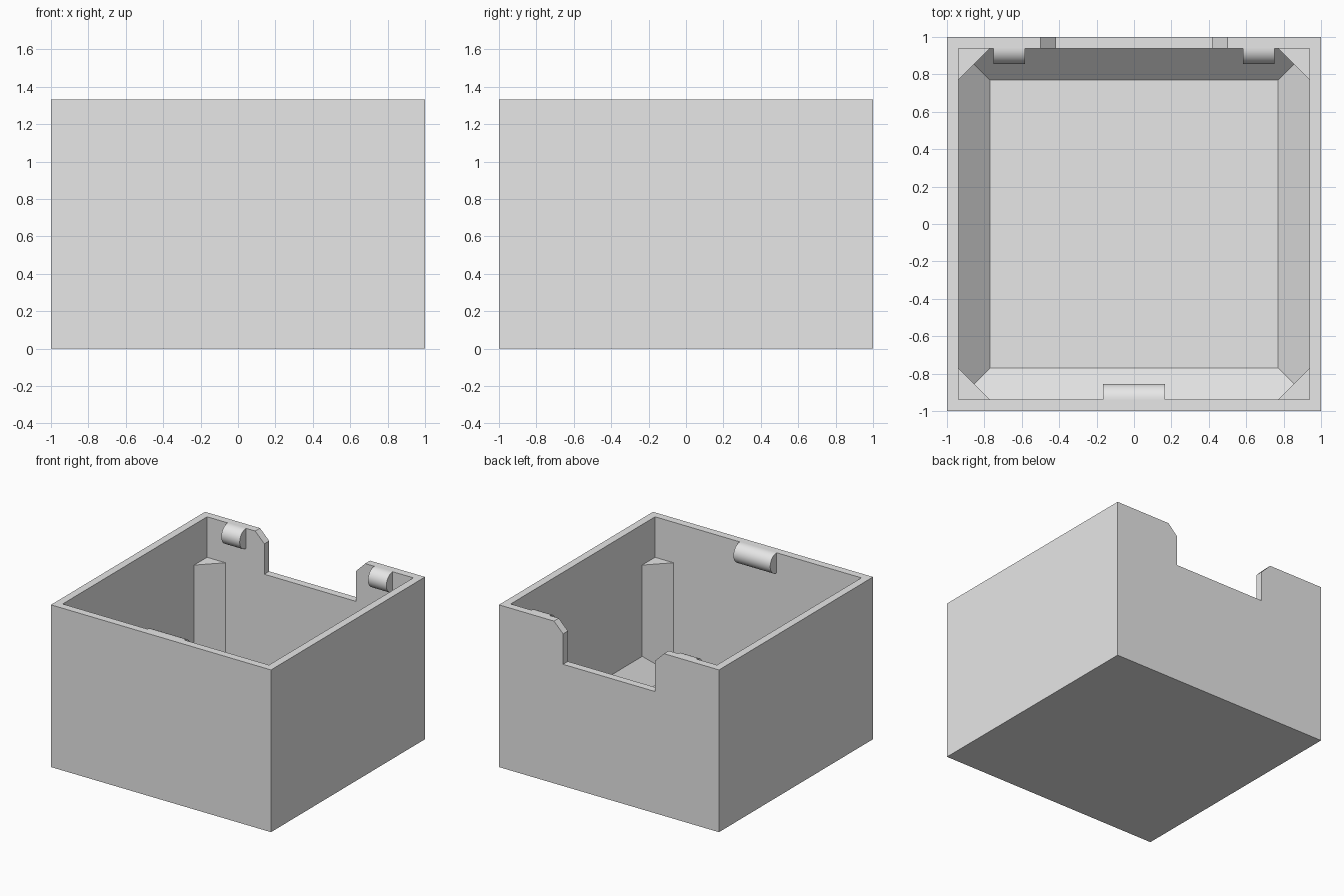
import bpy, bmesh
from math import sin, cos, pi, radians
from mathutils import Vector

if "Cube" in bpy.data.objects:
    bpy.data.objects.remove(bpy.data.objects["Cube"], do_unlink=True)

HEIGHT = 1.333
INNER = 0.9375        # inside face of the walls
LEDGE = 1.0           # top of the corner posts and bottom of the notch
FILLET = 0.1667       # width of the sloped floor border and the posts
FLOOR = 0.083
CLIP_R = 0.083

grey = bpy.data.materials.new("light_grey")
grey.use_nodes = True
grey.diffuse_color = (0.8, 0.8, 0.8, 1)
grey.node_tree.nodes["Principled BSDF"].inputs["Base Color"].default_value = (0.8, 0.8, 0.8, 1)


def finish(name, bm):
    bmesh.ops.recalc_face_normals(bm, faces=bm.faces)
    mesh = bpy.data.meshes.new(name)
    bm.to_mesh(mesh)
    bm.free()
    mesh.materials.append(grey)
    obj = bpy.data.objects.new(name, mesh)
    bpy.context.collection.objects.link(obj)
    return obj


def prism(name, points, direction):
    """Extrude a closed outline along a direction."""
    bm = bmesh.new()
    face = bm.faces.new([bm.verts.new(p) for p in points])
    bmesh.ops.solidify
    result = bmesh.ops.extrude_face_region(bm, geom=[face], use_keep_orig=True)
    moved = [g for g in result["geom"] if isinstance(g, bmesh.types.BMVert)]
    bmesh.ops.translate(bm, verts=moved, vec=Vector(direction))
    return finish(name, bm)


# Box: square rings from the outer base, over the rim, down to the floor
bm = bmesh.new()
sizes = [(1, 0), (1, HEIGHT), (INNER, HEIGHT),
         (INNER, FLOOR + FILLET), (INNER - FILLET, FLOOR)]
rings = [[bm.verts.new((sx * s, sy * s, z))
          for sx, sy in ((-1, -1), (1, -1), (1, 1), (-1, 1))] for s, z in sizes]
for low, high in zip(rings, rings[1:]):
    for i in range(4):
        j = (i + 1) % 4
        bm.faces.new((low[i], low[j], high[j], high[i]))
bm.faces.new(rings[0])
bm.faces.new(rings[-1])
box = finish("box_body", bm)

# Notch with chamfered upper corners through the back wall
half, wide, over = 0.417, 0.5, 0.1
side = [(half, LEDGE), (half, HEIGHT - wide + half), (wide + over, HEIGHT + over)]
outline = side + [(-x, z) for x, z in reversed(side)]
cutter = prism("notch_cutter", [(x, 0.88, z) for x, z in outline], (0, 0.3, 0))
cutter.hide_render = True
cutter.hide_set(True)
cut = box.modifiers.new("notch", 'BOOLEAN')
cut.operation = 'DIFFERENCE'
cut.solver = 'EXACT'
cut.object = cutter

# Triangular corner posts, rooted a little way into the walls
root = INNER + 0.03
tip = 2 * INNER - FILLET - root
for sx, x_name in ((1, "left"), (-1, "right")):
    for sy, y_name in ((-1, "front"), (1, "back")):
        corner = [(root, root), (root, tip), (tip, root)]
        prism(f"{y_name}_{x_name}_post",
              [(sx * x, sy * y, FLOOR + 0.03) for x, y in corner],
              (0, 0, LEDGE - FLOOR - 0.03))


# Half-round clips along the inside of the rim
def clip(name, x0, x1, wall):
    arc = [pi * i / 24 for i in range(25)]
    points = [(x0, wall * (INNER - CLIP_R * sin(a)), HEIGHT - CLIP_R + CLIP_R * cos(a))
              for a in arc]
    obj = prism(name, points, (x1 - x0, 0, 0))
    bpy.ops.object.select_all(action='DESELECT')
    obj.select_set(True)
    bpy.context.view_layer.objects.active = obj
    bpy.ops.object.shade_smooth_by_angle(angle=radians(30))


clip("front_clip", -0.167, 0.167, -1)
clip("back_left_clip", 0.583, 0.75, 1)
clip("back_right_clip", -0.75, -0.583, 1)
